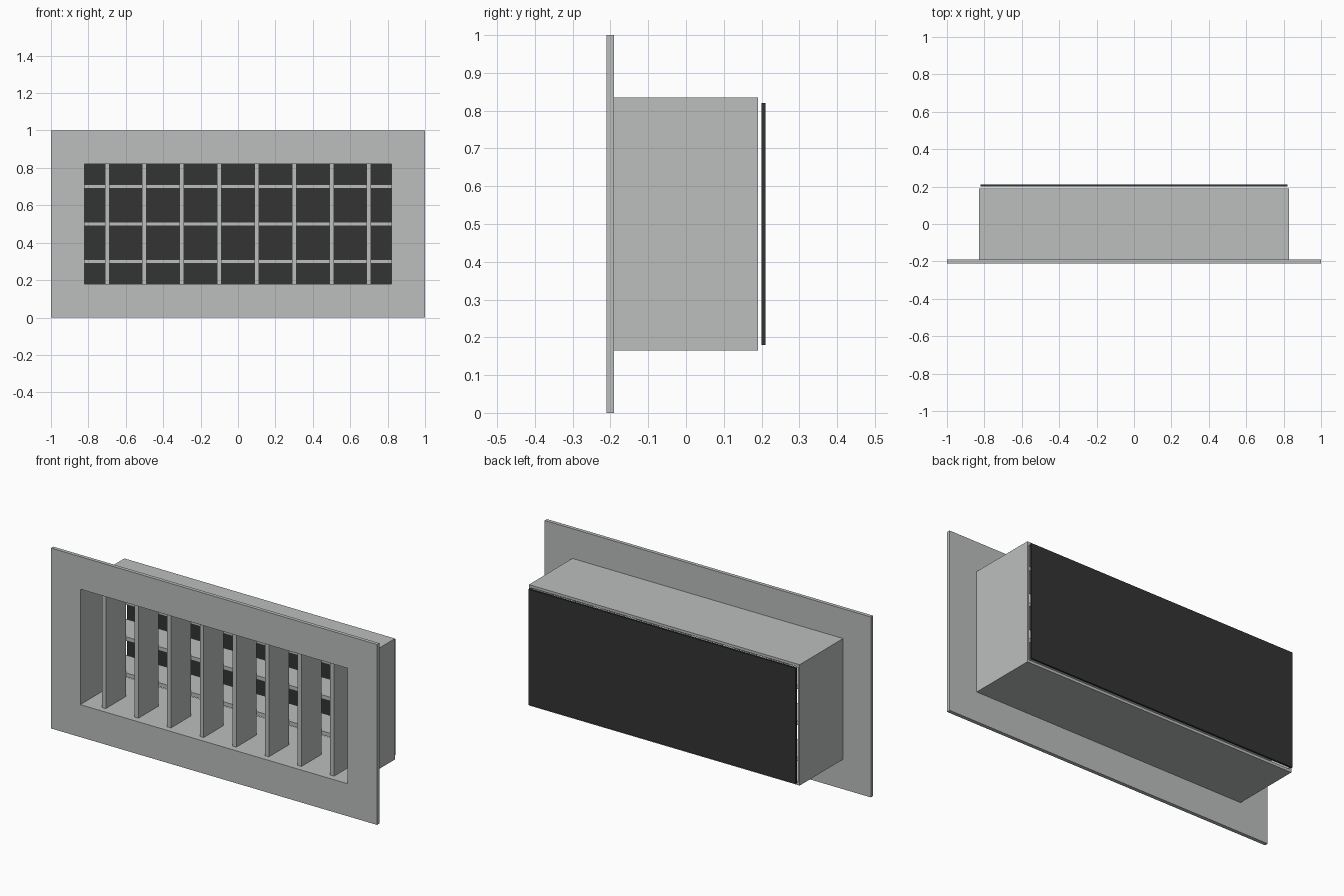
import bpy, bmesh

if "Cube" in bpy.data.objects:
    bpy.data.objects.remove(bpy.data.objects["Cube"])


def material(name, rgb):
    m = bpy.data.materials.new(name)
    m.diffuse_color = (*rgb, 1)
    m.use_nodes = True
    m.node_tree.nodes["Principled BSDF"].inputs["Base Color"].default_value = m.diffuse_color
    return m


METAL = material("light_grey_metal", (0.50, 0.52, 0.515))
DARK = material("charcoal", (0.033, 0.033, 0.033))


def finish(name, bm, mat):
    bmesh.ops.recalc_face_normals(bm, faces=bm.faces)
    me = bpy.data.meshes.new(name)
    bm.to_mesh(me)
    bm.free()
    me.materials.append(mat)
    ob = bpy.data.objects.new(name, me)
    bpy.context.collection.objects.link(ob)
    return ob


def box(name, x, y, z, mat):
    """Box from (min, max) ranges."""
    bm = bmesh.new()
    bmesh.ops.create_cube(bm, size=1)
    for v in bm.verts:
        v.co = [r[0] if c < 0 else r[1] for c, r in zip(v.co, (x, y, z))]
    return finish(name, bm, mat)


def sleeve(name, outer, inner, y, mat):
    """Rectangular tube along y; outer and inner are half sizes about z = 0.5."""
    bm = bmesh.new()

    def ring(half, depth):
        return [bm.verts.new((sx * half[0], depth, 0.5 + sz * half[1]))
                for sx, sz in ((-1, -1), (1, -1), (1, 1), (-1, 1))]

    loops = [ring(outer, y[0]), ring(outer, y[1]), ring(inner, y[1]), ring(inner, y[0])]
    for a, b in zip(loops, loops[1:] + loops[:1]):
        for i in range(4):
            j = (i + 1) % 4
            bm.faces.new((a[i], a[j], b[j], b[i]))
    return finish(name, bm, mat)


# Wall flange and the duct sleeve behind it
OPENING = (0.82, 0.32)
sleeve("front_flange", (1.0, 0.5), OPENING, (-0.21, -0.19), METAL)
sleeve("duct_sleeve", (0.83, 0.335), OPENING, (-0.19, 0.19), METAL)

# Upright blades in the front half
for i in range(8):
    x = -0.7 + 0.2 * i
    box(f"vertical_blade_{i + 1}", (x - 0.012, x + 0.012), (-0.175, 0.0), (0.18, 0.82), METAL)

# Level blades in the rear half
for i in range(3):
    z = 0.3 + 0.2 * i
    box(f"horizontal_blade_{i + 1}", (-0.82, 0.82), (0.001, 0.175), (z - 0.011, z + 0.011), METAL)

# Dark plate floating just behind the sleeve
box("back_plate", (-0.82, 0.82), (0.2, 0.21), (0.18, 0.82), DARK)
